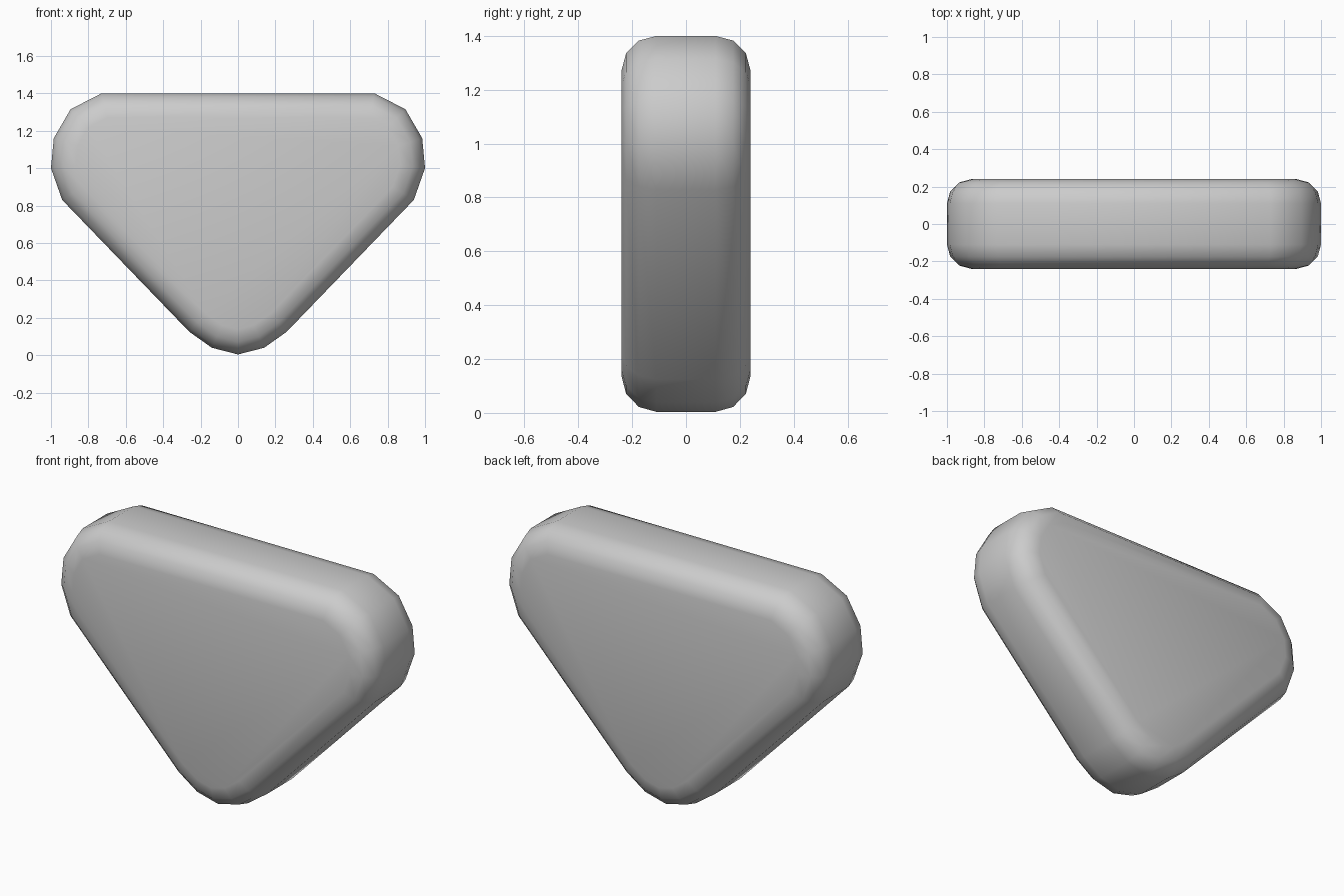
import bpy, bmesh, math

if "Cube" in bpy.data.objects:
    bpy.data.objects.remove(bpy.data.objects["Cube"])

# Right half of the rounded triangular outline, bottom to top (x, z)
half = [(0.14, 0.04), (0.26, 0.125), (0.94, 0.83), (1.0, 1.0),
        (0.985, 1.16), (0.895, 1.315), (0.73, 1.40)]
outline = [(0, 0.004)] + half + [(-x, z) for x, z in reversed(half)]
DEPTH = 0.24

# Extrude the outline through the thickness
bm = bmesh.new()
front = bm.faces.new([bm.verts.new((x, -DEPTH, z)) for x, z in outline])
ext = bmesh.ops.extrude_face_region(bm, geom=[front], use_keep_orig=True)
verts = [g for g in ext["geom"] if isinstance(g, bmesh.types.BMVert)]
bmesh.ops.translate(bm, verts=verts, vec=(0, 2 * DEPTH, 0))
bmesh.ops.recalc_face_normals(bm, faces=bm.faces)

# Round both rims with a three-step bevel
rims = [e for e in bm.edges if abs(e.verts[0].co.y - e.verts[1].co.y) < 1e-5]
bmesh.ops.bevel(bm, geom=rims, offset=0.13, offset_type='OFFSET',
                segments=3, profile=0.5, affect='EDGES', clamp_overlap=False)
bmesh.ops.recalc_face_normals(bm, faces=bm.faces)

mesh = bpy.data.meshes.new("rounded_triangle")
bm.to_mesh(mesh)
bm.free()
body = bpy.data.objects.new("rounded_triangle", mesh)
bpy.context.collection.objects.link(body)

# Smooth shading across the soft rims
bpy.context.view_layer.objects.active = body
body.select_set(True)
bpy.ops.object.shade_smooth_by_angle(angle=math.radians(32))
